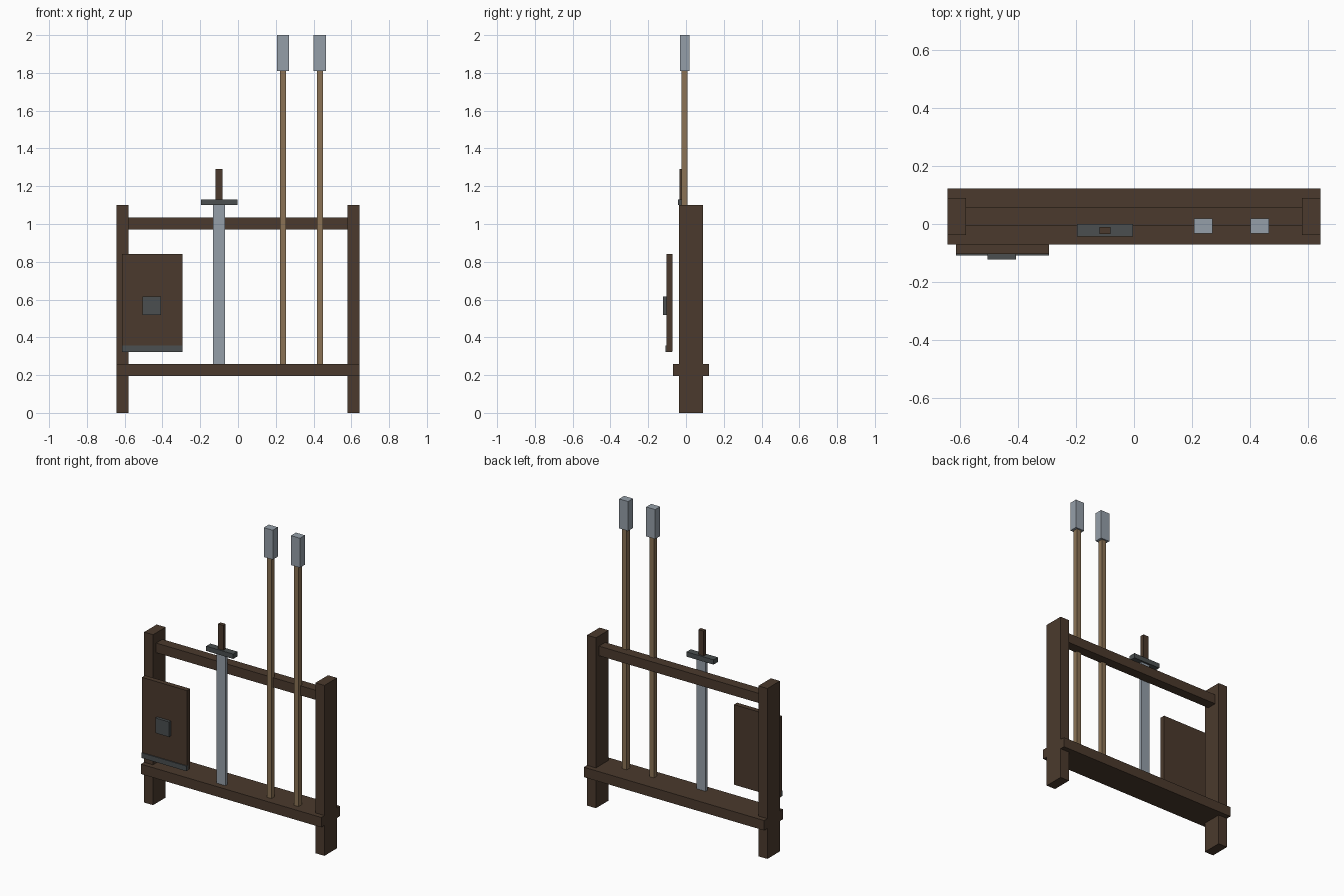
import bpy

if "Cube" in bpy.data.objects:
    bpy.data.objects.remove(bpy.data.objects["Cube"])


def material(name, rgb):
    m = bpy.data.materials.new(name)
    m.diffuse_color = (*rgb, 1.0)
    m.use_nodes = True
    m.node_tree.nodes["Principled BSDF"].inputs["Base Color"].default_value = m.diffuse_color
    return m


WOOD = material("dark_wood", (0.070, 0.042, 0.026))
SHAFT = material("light_wood", (0.258, 0.171, 0.091))
STEEL = material("steel", (0.301, 0.347, 0.397))
IRON = material("dark_iron", (0.069, 0.078, 0.080))


def box(name, x, y, z, mat):
    """Box from (min, max) ranges along each axis."""
    bpy.ops.mesh.primitive_cube_add(size=1, location=[sum(r) / 2 for r in (x, y, z)])
    ob = bpy.context.object
    ob.name = name
    ob.scale = [r[1] - r[0] for r in (x, y, z)]
    bpy.ops.object.transform_apply(location=False, rotation=False, scale=True)
    ob.data.materials.append(mat)
    return ob


def span(centre, width):
    return (centre - width / 2, centre + width / 2)


# Rack frame: two posts, a shelf through them and a top rail
FRAME_Y = 0.026
SHELF_TOP = 0.26
for side, name in ((-1, "left_post"), (1, "right_post")):
    box(name, span(side * 0.612, 0.064), span(FRAME_Y, 0.128), (0, 1.10), WOOD)
box("shelf", (-0.644, 0.644), span(FRAME_Y, 0.192), (0.196, SHELF_TOP), WOOD)
box("top_rail", (-0.58, 0.58), span(FRAME_Y, 0.064), (0.972, 1.034), WOOD)

# Shield with a boss and a lower metal band
box("shield_board", (-0.614, -0.293), (-0.103, -0.071), (0.324, 0.841), WOOD)
box("shield_boss", span(-0.456, 0.097), (-0.122, -0.103), (0.518, 0.615), IRON)
box("shield_band", (-0.614, -0.293), (-0.109, -0.073), (0.323, 0.356), IRON)

# Sword standing on the shelf
SWORD_X, SWORD_Y = -0.10, -0.022
box("sword_blade", span(SWORD_X, 0.064), span(SWORD_Y, 0.019), (SHELF_TOP, 1.10), STEEL)
box("sword_guard", span(SWORD_X, 0.193), span(SWORD_Y, 0.043), (1.10, 1.131), IRON)
box("sword_grip", span(SWORD_X, 0.038), span(SWORD_Y, 0.025), (1.131, 1.292), WOOD)

# Two spears standing on the shelf
for i, x in enumerate((0.239, 0.433), 1):
    box(f"spear_shaft_{i}", span(x, 0.032), span(-0.007, 0.032), (SHELF_TOP, 1.81), SHAFT)
    box(f"spear_head_{i}", span(x, 0.064), span(-0.007, 0.051), (1.81, 2.0), STEEL)
